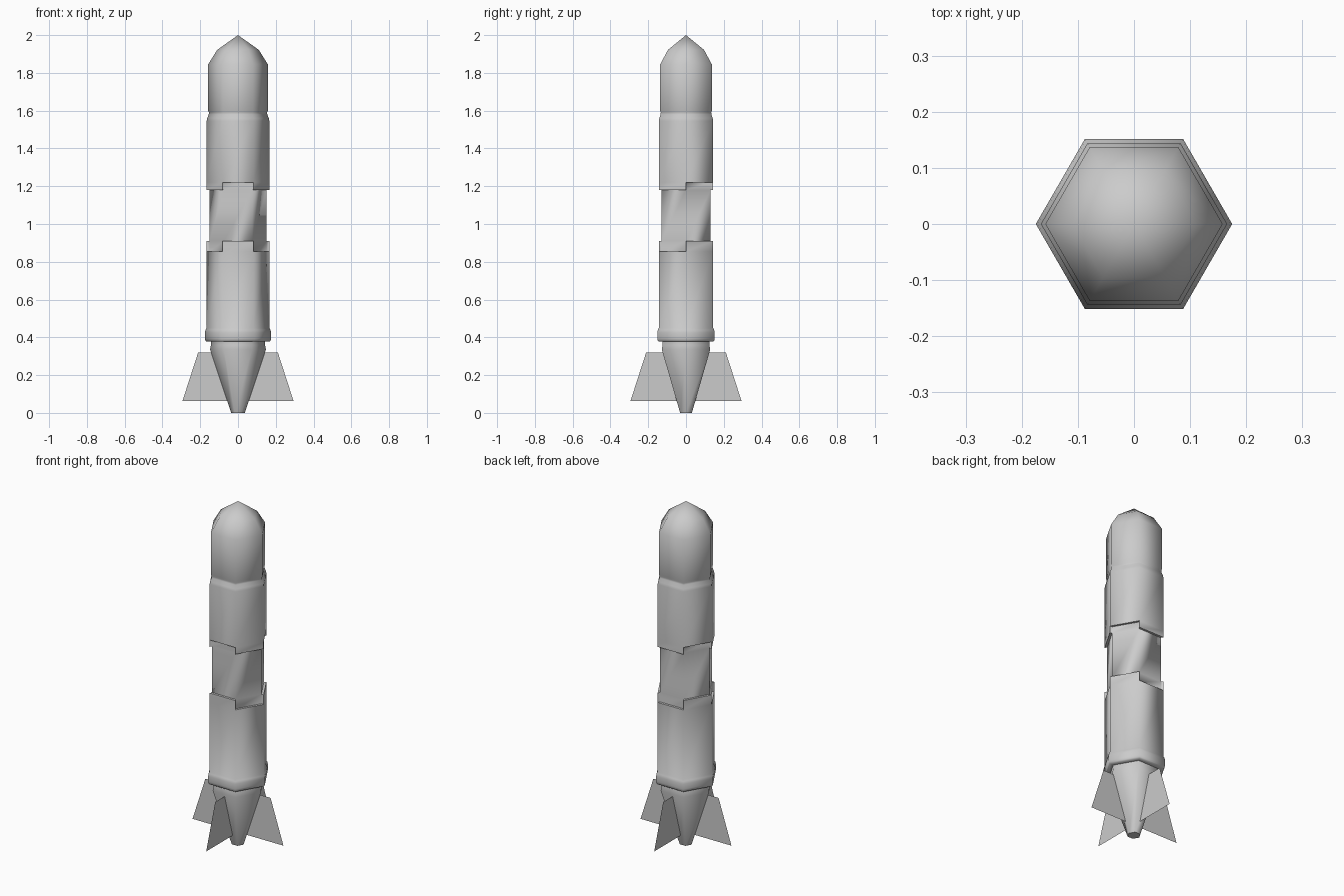
import bpy, bmesh, math

if "Cube" in bpy.data.objects:
    bpy.data.objects.remove(bpy.data.objects["Cube"])

SIDES = 6


def point(bm, r, z, i):
    a = math.radians(60 * i)
    return bm.verts.new((r * math.cos(a), r * math.sin(a), z))


def hex_lathe(name, even, odd=None, steps=()):
    """Six-sided lathe, bottom to top; alternate sides may use another profile."""
    bm = bmesh.new()
    for i in range(SIDES):
        prof = even if i % 2 == 0 or odd is None else odd
        for (r0, z0), (r1, z1) in zip(prof, prof[1:]):
            ring = []
            for r, z, k in ((r0, z0, i), (r0, z0, i + 1), (r1, z1, i + 1), (r1, z1, i)):
                if r > 0 or not any(p == (0, z) for p in ring):
                    ring.append((r, z, k) if r > 0 else (0, z))
            bm.faces.new([point(bm, *p) if len(p) == 3 else bm.verts.new((0, 0, p[1]))
                          for p in ring])
        # side walls of the notches at each corner
        for ri, ro, zl, zh in steps:
            bm.faces.new([point(bm, r, z, i) for r, z in
                          ((ri, zl), (ro, zl), (ro, zh), (ri, zh))])
    bmesh.ops.remove_doubles(bm, verts=bm.verts, dist=0.0005)
    bmesh.ops.recalc_face_normals(bm, faces=bm.faces)
    return finish(name, bm)


def finish(name, bm):
    me = bpy.data.meshes.new(name)
    bm.to_mesh(me)
    bm.free()
    ob = bpy.data.objects.new(name, me)
    bpy.context.collection.objects.link(ob)
    return ob


def smooth(ob, deg):
    bpy.ops.object.select_all(action='DESELECT')
    ob.select_set(True)
    bpy.context.view_layer.objects.active = ob
    bpy.ops.object.shade_smooth_by_angle(angle=math.radians(deg))


# body: base ring, lower collar, notched core, upper collar, nose
RI, RO = 0.151, 0.166
lower = [(0.143, 0.377), (0.168, 0.377), (0.173, 0.384), (0.175, 0.395),
         (0.175, 0.425), (0.172, 0.44), (RO, 0.45), (RO, 0.855)]
upper = [(RO, 1.22), (RO, 1.545), (0.163, 1.56), (0.155, 1.58),
         (0.154, 1.59), (0.158, 1.6), (0.158, 1.845), (0.11, 1.922), (0, 2.0)]
even = lower + [(RO, 0.91), (RI, 0.91), (RI, 1.18), (RI, 1.22)] + upper
odd = lower + [(RI, 0.855), (RI, 0.91), (RI, 1.18), (RO, 1.18)] + upper
body = hex_lathe("body", even, odd, [(RI, RO, 0.855, 0.91), (RI, RO, 1.18, 1.22)])
smooth(body, 62)

# tapered tail
tail = hex_lathe("tail_cone", [(0, 0), (0.036, 0), (0.148, 0.335), (0.143, 0.36), (0.143, 0.377)])
smooth(tail, 62)

# four paper-thin fins
for n, (cx, cy) in enumerate(((1, 0), (0, 1), (-1, 0), (0, -1))):
    bm = bmesh.new()
    bm.faces.new([bm.verts.new((r * cx, r * cy, z)) for r, z in
                  ((0.045, 0.063), (0.294, 0.063), (0.211, 0.32), (0.12, 0.32))])
    finish("fin_%d" % (n + 1), bm)
